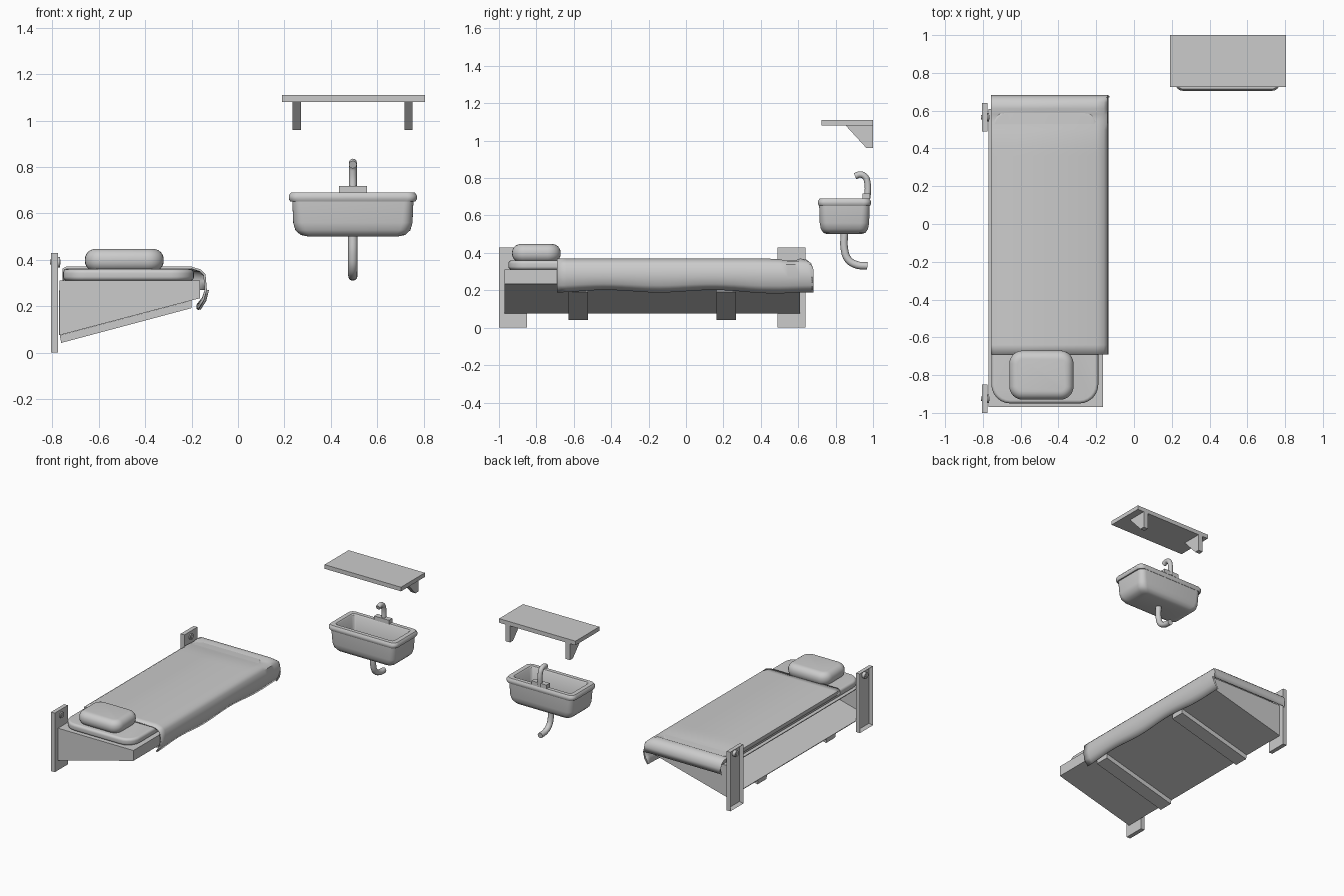
import bpy, bmesh, math
from mathutils import Vector

cube = bpy.data.objects.get("Cube")
if cube:
    bpy.data.objects.remove(cube, do_unlink=True)

GREY = (0.6, 0.6, 0.6, 1)
mat = bpy.data.materials.new("plain grey")
mat.use_nodes = True
mat.diffuse_color = GREY
mat.node_tree.nodes["Principled BSDF"].inputs["Base Color"].default_value = GREY


def finish(name, bm, smooth=True, fix=True):
    """Turn a bmesh into a named, coloured object."""
    if fix:
        bmesh.ops.recalc_face_normals(bm, faces=bm.faces)
    mesh = bpy.data.meshes.new(name)
    bm.to_mesh(mesh)
    bm.free()
    mesh.materials.append(mat)
    ob = bpy.data.objects.new(name, mesh)
    bpy.context.collection.objects.link(ob)
    if smooth:
        bpy.ops.object.select_all(action='DESELECT')
        ob.select_set(True)
        bpy.context.view_layer.objects.active = ob
        bpy.ops.object.shade_smooth_by_angle(angle=math.radians(40))
    return ob


def box(name, x, y, z):
    bm = bmesh.new()
    bmesh.ops.create_cube(bm, size=1)
    for v in bm.verts:
        v.co = [r[0] + (c + 0.5) * (r[1] - r[0]) for c, r in zip(v.co, (x, y, z))]
    return finish(name, bm, False)


def prism(name, profile, axis, lo, hi, open_edge=None):
    """Extrude a profile along x or y; open_edge leaves one side out."""
    bm = bmesh.new()
    place = (lambda a, b, t: (t, a, b)) if axis == 'x' else (lambda a, b, t: (a, t, b))
    ends = [[bm.verts.new(place(a, b, t)) for a, b in profile] for t in (lo, hi)]
    n = len(profile)
    for e in ends:
        bm.faces.new(e)
    for i in range(n):
        if i != open_edge:
            j = (i + 1) % n
            bm.faces.new((ends[0][i], ends[0][j], ends[1][j], ends[1][i]))
    return finish(name, bm, False)


def loft(name, centre, rings, steps=6):
    """Stack rounded rectangles (half width, half depth, z, corner radius)."""
    bm = bmesh.new()
    loops = []
    for hx, hy, z, r in rings:
        loop = []
        for k, (sx, sy) in enumerate(((1, 1), (-1, 1), (-1, -1), (1, -1))):
            for s in range(steps + 1):
                a = (k + s / steps) * math.pi / 2
                loop.append(bm.verts.new((centre[0] + sx * (hx - r) + r * math.cos(a),
                                          centre[1] + sy * (hy - r) + r * math.sin(a), z)))
        loops.append(loop)
    n = len(loops[0])
    for a, b in zip(loops, loops[1:]):
        for i in range(n):
            j = (i + 1) % n
            bm.faces.new((a[i], a[j], b[j], b[i]))
    bm.faces.new(loops[0])
    bm.faces.new(loops[-1])
    return finish(name, bm)


def cushion(name, centre, hx, hy, z0, z1, corner, edge, steps=6):
    """Soft slab with rounded corners and rounded top and bottom edges."""
    rings = []
    for base, sign, first in ((z0 + edge, -1, -90), (z1 - edge, 1, 0)):
        for s in range(steps + 1):
            a = math.radians(first + 90 * s / steps)
            inset = edge * (1 - math.cos(a))
            rings.append((hx - inset, hy - inset, base + edge * math.sin(a), corner - inset))
    return loft(name, centre, rings)


def pipe(name, points, radius):
    """Round tube following a smooth path."""
    cu = bpy.data.curves.new(name, 'CURVE')
    cu.dimensions = '3D'
    cu.bevel_depth, cu.bevel_resolution, cu.use_fill_caps = radius, 4, True
    sp = cu.splines.new('BEZIER')
    sp.bezier_points.add(len(points) - 1)
    for bp, p in zip(sp.bezier_points, points):
        bp.co = p
        bp.handle_left_type = bp.handle_right_type = 'AUTO'
    sp.resolution_u = 8
    cu.materials.append(mat)
    ob = bpy.data.objects.new(name, cu)
    bpy.context.collection.objects.link(ob)


def rod(name, x0, x1, y, z, r):
    bm = bmesh.new()
    bmesh.ops.create_cone(bm, cap_ends=True, segments=20, radius1=r, radius2=r, depth=x1 - x0)
    for v in bm.verts:
        v.co = Vector(((x0 + x1) / 2 + v.co.z, y + v.co.x, z + v.co.y))
    finish(name, bm)


# Wall posts: channels hollow at the back, with a pivot bolt
for label, y in (("head", -0.925), ("foot", 0.565)):
    post = box(label + "_post", (-0.805, -0.775), (y - 0.075, y + 0.075), (0, 0.43))
    bm = bmesh.new()
    bm.from_mesh(post.data)
    back = [f for f in bm.faces if f.calc_center_median().x < -0.8]
    bmesh.ops.inset_region(bm, faces=back, thickness=0.02)
    for v in back[0].verts:
        v.co.x += 0.022
    bm.to_mesh(post.data)
    bm.free()
    rod(label + "_bolt", -0.806, -0.768, y, 0.39, 0.022)
    rod(label + "_bolt_core", -0.81, -0.764, y, 0.39, 0.011)

# Wedge bed frame, open towards the wall
frame = prism("bed_frame", [(-0.77, 0.31), (-0.77, 0.075), (-0.163, 0.235), (-0.163, 0.31)],
              'y', -0.97, 0.61, open_edge=0)
shell = frame.modifiers.new("Thickness", 'SOLIDIFY')
shell.thickness, shell.offset = 0.008, -1

# Straps beneath the frame
for label, y in (("head", -0.575), ("foot", 0.215)):
    prism(label + "_strap", [(-0.768, 0.075), (-0.762, 0.042), (-0.2, 0.192), (-0.2, 0.225)],
          'y', y - 0.052, y + 0.052)

# Mattress and pillow
cushion("mattress", (-0.472, -0.17), 0.283, 0.78, 0.31, 0.36, 0.1, 0.018)
cushion("pillow", (-0.49, -0.8), 0.17, 0.13, 0.35, 0.447, 0.07, 0.045)

# Blanket draped over the open side and the foot
across = [(-0.757, 0.335), (-0.757, 0.362), (-0.74, 0.371), (-0.47, 0.371), (-0.2, 0.371),
          (-0.16, 0.358), (-0.14, 0.338), (-0.134, 0.27), (-0.146, 0.23), (-0.17, 0.195)]
along = [(-0.69 + i * 0.05, 0.371) for i in range(23)]
along += [(0.5, 0.366), (0.545, 0.357), (0.58, 0.357), (0.61, 0.37), (0.645, 0.363),
          (0.67, 0.343), (0.682, 0.31), (0.677, 0.27)]
bm = bmesh.new()
grid = []
for y, zy in along:
    row = []
    for x, zx in across:
        hang = max(0, 0.27 - zx) / 0.075
        wave = hang * (0.007 * math.sin(11 * y) - 0.01 * max(0, y - 0.3) / 0.3)
        row.append(bm.verts.new((x, y, min(zx + wave, zy))))
    grid.append(row)
for a, b in zip(grid, grid[1:]):
    for i in range(len(across) - 1):
        bm.faces.new((a[i], a[i + 1], b[i + 1], b[i]))
blanket = finish("blanket", bm, fix=False)
cloth = blanket.modifiers.new("Thickness", 'SOLIDIFY')
cloth.thickness, cloth.offset = 0.01, -1

# Shelf with two gusset brackets
box("shelf", (0.19, 0.805), (0.725, 1.0), (1.08, 1.11))
for label, x in (("right", 0.253), ("left", 0.735)):
    prism(label + "_shelf_bracket", [(1.0, 1.08), (1.0, 0.96), (0.965, 0.96), (0.855, 1.08)],
          'x', x - 0.018, x + 0.018)

# Sink: outside of the bowl, rolled rim, then the hollow basin
loft("sink", (0.495, 0.847), [
    (0.19, 0.09, 0.5, 0.03), (0.225, 0.112, 0.507, 0.04), (0.248, 0.126, 0.528, 0.045),
    (0.257, 0.132, 0.56, 0.045), (0.261, 0.135, 0.652, 0.04), (0.27, 0.137, 0.652, 0.04),
    (0.276, 0.142, 0.662, 0.04), (0.276, 0.142, 0.677, 0.04), (0.267, 0.133, 0.69, 0.035),
    (0.235, 0.105, 0.69, 0.02), (0.228, 0.098, 0.682, 0.018), (0.215, 0.088, 0.54, 0.02),
    (0.195, 0.07, 0.522, 0.02)])

# Tap and drain
box("tap_base", (0.435, 0.555), (0.945, 0.983), (0.688, 0.718))
pipe("tap_spout", [(0.495, 0.97, 0.69), (0.495, 0.97, 0.775), (0.495, 0.957, 0.808),
                   (0.495, 0.93, 0.819), (0.495, 0.904, 0.81)], 0.017)
pipe("drain_pipe", [(0.495, 0.847, 0.51), (0.495, 0.847, 0.42), (0.495, 0.867, 0.365),
                    (0.495, 0.91, 0.337), (0.495, 0.97, 0.33)], 0.02)
